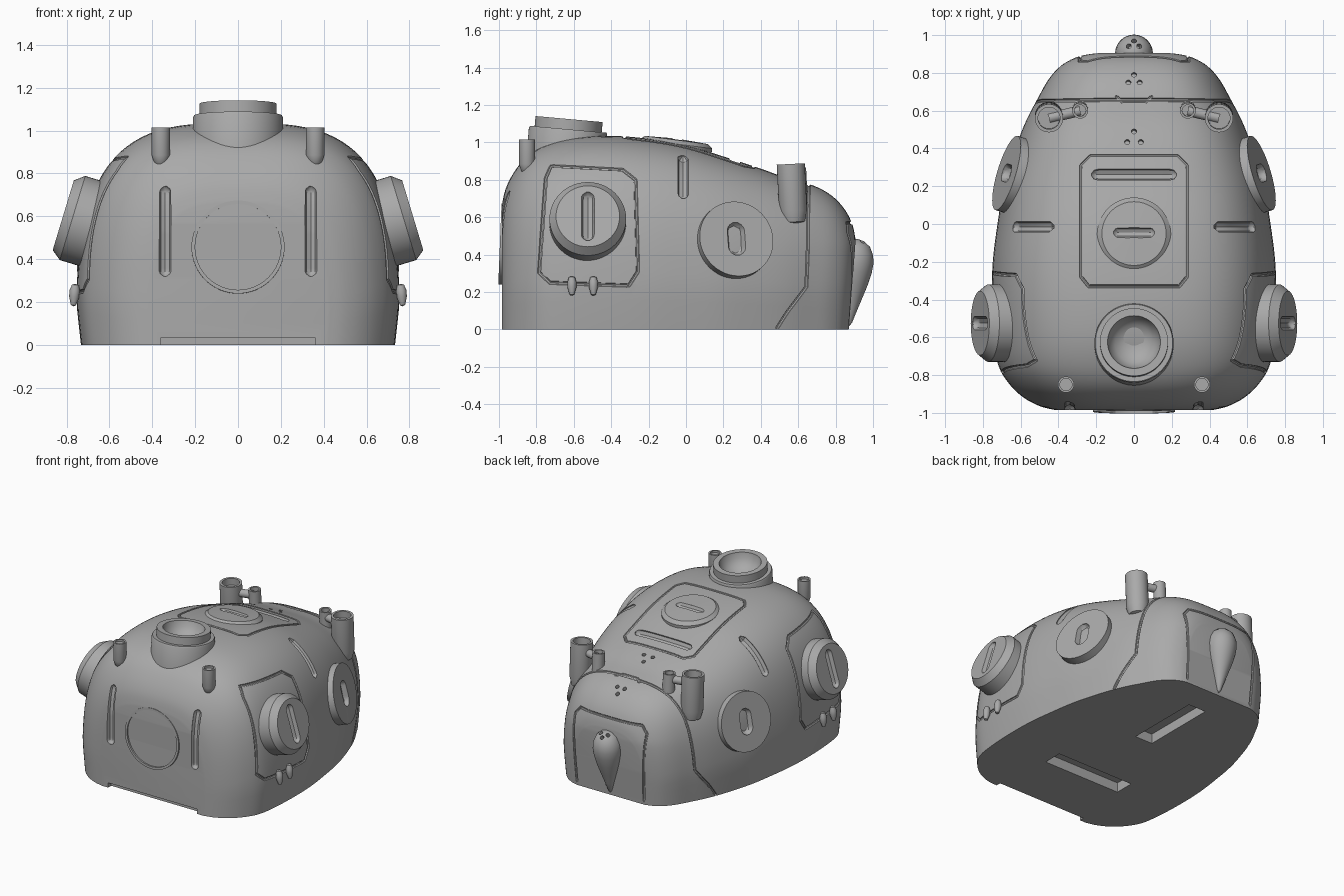
import bpy, bmesh, math
from mathutils import Vector
from mathutils.bvhtree import BVHTree

if "Cube" in bpy.data.objects:
    bpy.data.objects.remove(bpy.data.objects["Cube"])

grey = bpy.data.materials.new("grey_shell")
grey.diffuse_color = (0.4, 0.4, 0.4, 1)
grey.use_nodes = True
grey.node_tree.nodes["Principled BSDF"].inputs["Base Color"].default_value = grey.diffuse_color


def make(name, bm):
    bmesh.ops.remove_doubles(bm, verts=bm.verts, dist=1e-5)
    bmesh.ops.recalc_face_normals(bm, faces=bm.faces)
    me = bpy.data.meshes.new(name)
    bm.to_mesh(me)
    me.materials.append(grey)
    ob = bpy.data.objects.new(name, me)
    bpy.context.collection.objects.link(ob)
    return ob


def lathe(name, profile, origin, axis, seg=48):
    """Turn (radius, height) points about an axis; the ends are closed."""
    bm = bmesh.new()
    q = Vector(axis).to_track_quat('Z', 'Y')
    rings = []
    for r, h in profile:
        rings.append([bm.verts.new(Vector(origin) + q @ Vector((r * math.cos(a), r * math.sin(a), h)))
                      for a in (2 * math.pi * k / seg for k in range(seg))])
    for a, b in zip(rings, rings[1:]):
        for k in range(seg):
            m = (k + 1) % seg
            bm.faces.new((a[k], a[m], b[m], b[k]))
    for ring, (r, h) in ((rings[0], profile[0]), (rings[-1], profile[-1])):
        if r > 0:
            bm.faces.new(ring)
    return make(name, bm)


def box(name, lo, hi):
    bm = bmesh.new()
    bmesh.ops.create_cube(bm, size=1)
    for v in bm.verts:
        v.co = Vector([(a + b) / 2 + c * (b - a) for a, b, c in zip(lo, hi, v.co)])
    return make(name, bm)


def resample(pts, step=0.012):
    out = []
    for a, b in zip(pts, pts[1:]):
        a, b = Vector(a), Vector(b)
        n = max(1, round((b - a).length / step))
        out += [a.lerp(b, i / n) for i in range(n)]
    return out + [Vector(pts[-1])]


def tube(pts, r, closed=False):
    """Round-ended rod along a path, used as a cutter."""
    cu = bpy.data.curves.new("rod", 'CURVE')
    cu.dimensions, cu.bevel_depth, cu.bevel_resolution, cu.use_fill_caps = '3D', r, 2, True
    sp = cu.splines.new('POLY')
    sp.points.add(len(pts) - 1)
    sp.use_cyclic_u = closed
    for p, c in zip(sp.points, pts):
        p.co = (*c, 1)
        d = min((c - pts[0]).length, (c - pts[-1]).length)
        p.radius = 1 if closed else max(0.25, math.sqrt(1 - max(0, 1 - d / r) ** 2))
    tmp = bpy.data.objects.new("rod", cu)
    bpy.context.collection.objects.link(tmp)
    me = bpy.data.meshes.new_from_object(tmp.evaluated_get(bpy.context.evaluated_depsgraph_get()))
    bpy.data.objects.remove(tmp)
    bm = bmesh.new()
    bm.from_mesh(me)
    return make("cutter", bm)


def cut(ob, cutters):
    for c in cutters:
        m = ob.modifiers.new("cut", 'BOOLEAN')
        m.operation, m.solver, m.object = 'DIFFERENCE', 'EXACT', c
    bpy.context.view_layer.update()
    me = bpy.data.meshes.new_from_object(ob.evaluated_get(bpy.context.evaluated_depsgraph_get()))
    ob.modifiers.clear()
    ob.data = me
    for c in cutters:
        bpy.data.objects.remove(c)


# Shell: arched sections (y, half width, height) lofted front to back
stations = [(-.985, .42, .66), (-.965, .50, .75), (-.92, .585, .84), (-.85, .66, .925), (-.75, .72, .985),
            (-.6, .745, 1.025), (-.4, .755, 1.035), (-.2, .75, 1.02), (0, .725, .985), (.2, .69, .925),
            (.4, .63, .86), (.55, .575, .805), (.68, .51, .77), (.78, .455, .715), (.85, .395, .64),
            (.89, .33, .56), (.905, .28, .49)]


def surface(st, t):
    y, w, h = st
    c, s = math.cos(t), max(0, math.sin(t))
    x = w * math.copysign(abs(c) ** .625, c)
    z = h * s ** .625
    x *= 1 - .03 * max(0, 1 - z / .2)
    y -= .035 * max(0, 1 - z / .45) * min(1, max(0, (y - .4) / .5))
    return Vector((x, y, z))


def spline(i, u):
    p = [Vector(stations[min(max(k, 0), len(stations) - 1)]) for k in range(i - 1, i + 3)]
    return (p[1] * 2 + (p[2] - p[0]) * u + (p[0] * 2 - p[1] * 5 + p[2] * 4 - p[3]) * u * u
            + (p[1] * 3 - p[0] - p[2] * 3 + p[3]) * u ** 3) / 2


def station_at(y):
    i = max(k for k in range(len(stations) - 1) if stations[k][0] <= y)
    return spline(i, (y - stations[i][0]) / (stations[i + 1][0] - stations[i][0]))


N = 64
bm = bmesh.new()
secs = [spline(i, k / 4) for i in range(len(stations) - 1) for k in range(4)] + [Vector(stations[-1])]
rows = [[bm.verts.new(surface(s, math.pi * k / N)) for k in range(N + 1)] for s in secs]
for a, b in zip(rows, rows[1:]):
    for k in range(N):
        bm.faces.new((a[k], a[k + 1], b[k + 1], b[k]))
    bm.faces.new((a[0], a[N], b[N], b[0]))
for r in (rows[0], rows[-1]):
    for k in range(N // 2 - 1):
        bm.faces.new((r[k], r[k + 1], r[N - k - 1], r[N - k]))
    bm.faces.new((r[N // 2 - 1], r[N // 2], r[N // 2 + 1]))
tree = BVHTree.FromBMesh(bm)
body = make("shell", bm)


def project(pts, d):
    d = Vector(d)
    hits = [tree.ray_cast(p - d * 3, d) for p in resample(pts)]
    return [h[0] for h in hits if h[0]]


def groove(pts, d, r=.009, closed=False):
    path = project(pts + pts[:1] if closed else pts, d)
    return tube(path[:-1] if closed else path, r, closed)


def dot(p, axis):
    return lathe("cutter", [(.014, -.03), (.014, .03)], p, axis, 12)


DOWN = (0, 0, -1)
cuts = []
# Top hatch outline, handle slot and rear notch outline
cuts.append(groove([(-.24, -.33, 0), (.24, -.33, 0), (.28, -.28, 0), (.28, .31, 0), (.23, .36, 0),
                    (-.23, .36, 0), (-.28, .31, 0), (-.28, -.28, 0)], DOWN, closed=True))
cuts.append(groove([(-.225, .262, 0), (.225, .262, 0)], DOWN, .032))
cuts.append(groove([(-.1, .68, 0), (-.06, .645, 0), (.06, .645, 0), (.1, .68, 0)], DOWN))
# Vent holes
for x, y in ((0, .49), (.036, .435), (-.036, .435), (0, .79), (.03, .75), (-.03, .75)):
    cuts.append(dot(project([(x, y, 0), (x, y, .001)], DOWN)[0], (0, .3, 1)))
# Seam round the tail
seam = []
for k in range(121):
    u = k / 60 - 1
    t = math.pi / 2 * (1 + math.copysign(1 - (1 - abs(u)) ** 2, u))
    z = surface(station_at(.62), t).z
    seam.append(surface(station_at(.485 + .165 * min(1, z / .23) + .025 * max(0, z - .6)), t))
cuts.append(tube(seam, .010, False))
# Rear hatch outline
cuts.append(groove([(-.27, 0, .02), (-.29, 0, .52), (-.25, 0, .57), (.25, 0, .57), (.29, 0, .52), (.27, 0, .02)],
                   (0, -1, 0)))
# Side hatches, side slots and front slots
for s in (1, -1):
    hatch = [(-.722, .875), (-.34, .855), (-.27, .80), (-.257, .31), (-.305, .235), (-.727, .25), (-.786, .305),
             (-.75, .81)]
    cuts.append(groove([(0, y, z) for y, z in hatch], (-s, 0, 0), .010, True))
    cuts.append(groove([(0, -.015, .70), (0, -.015, .93)], (-s, 0, 0), .03))
    cuts.append(groove([(s * .34, 0, .32), (s * .34, 0, .74)], (0, 1, 0), .028))
# Notch at the front edge and recesses underneath
cuts.append(box("cutter", (-.36, -1.1, -.1), (.36, -.95, .035)))
cuts.append(box("cutter", (-.31, -.54, -.1), (.31, -.40, .07)))
cuts.append(box("cutter", (-.07, .10, -.1), (.07, .65, .07)))
cut(body, cuts)

# Front round cover
lathe("front_cover", [(0, -.05), (.217, -.05), (.217, .045), (.2, .045), (.2, .033), (0, .033)],
      (0, -.95, .455), (0, -1, .04), 64)

# Filler neck with bowl on top
lathe("filler_neck", [(0, -.25), (.21, -.25), (.21, -.065), (.205, -.055), (.18, -.055), (.18, 0), (.14, 0),
                      (.13, -.04), (.1, -.08), (.05, -.105), (0, -.11)], (0, -.625, 1.125), (0, .09, 1), 64)

# Top dial with slot
dial = lathe("top_dial", [(0, -.12), (.195, -.12), (.195, -.025), (.17, -.004), (0, .004)],
             (0, -.05, 1.017), (0, .13, 1), 64)
cut(dial, [tube(resample([(-.11, -.045, 1.022), (.11, -.045, 1.022)]), .028)])

for s in (1, -1):
    # Large side knob with upright slot
    c, ax = Vector((s * .815, -.525, .605)), Vector((s * .957, 0, .29))
    knob = lathe("side_knob", [(0, -.22), (.205, -.22), (.205, -.045), (.17, 0), (0, 0)], c, ax)
    up = Vector((-s * .29, 0, .957))
    cut(knob, [tube(resample([c - up * .135, c + up * .135]), .035)])
    # Rear side disc with oval recess
    c, ax = Vector((s * .675, .27, .485)), Vector((s * .93, .28, .24)).normalized()
    disc = lathe("rear_disc", [(0, -.14), (.205, -.14), (.205, 0), (0, 0)], c, ax)
    up = (Vector((0, 0, 1)) - ax * ax.z).normalized()
    cut(disc, [tube(resample([c - up * .09, c + up * .09]), .048)])
    # Small spindles under the side hatch
    for y in (-.61, -.495):
        lathe("spindle", [(0, -.055), (.012, -.05), (.024, -.01), (.024, .02), (.016, .045), (0, .05)],
              (s * .763, y, .235), (-s * .1, 0, 1), 16)
    # Front pegs
    lathe("front_peg", [(0, -.2), (.03, -.17), (.043, -.13), (.043, 0), (.032, 0), (.032, -.015), (0, -.015)],
          (s * .36, -.85, 1.015), (0, 0, 1), 24)
    # Rear pair of pipes joined by a bar
    lathe("large_pipe", [(0, -.33), (.06, -.31), (.075, -.25), (.075, 0), (.058, 0), (.058, -.05), (0, -.05)],
          (s * .45, .56, .885), (0, -.05, 1), 32)
    lathe("small_pipe", [(0, -.15), (.042, -.15), (.042, 0), (.03, 0), (.03, -.03), (0, -.03)],
          (s * .285, .6, .865), (0, -.05, 1), 24)
    lathe("pipe_bar", [(.028, 0), (.028, .17)], (s * .45, .56, .82), (-s * .165, .04, 0), 16)

# Teardrop on the tail with vent holes
drop = lathe("tail_drop", [(0, 0), (.04, .01), (.072, .035), (.094, .08), (.1, .125), (.095, .175), (.08, .24),
                           (.058, .31), (.034, .385), (.014, .45), (0, .47)], (0, .914, .485), (0, -.09, -1))
cut(drop, [dot(Vector((0, .905, .37)) + Vector(d).normalized() * .1, d)
           for d in ((0, .6, .8), (.25, .33, .9), (-.25, .33, .9))])

# Smooth shading with crisp edges
for ob in list(bpy.context.scene.objects):
    bpy.ops.object.select_all(action='DESELECT')
    ob.select_set(True)
    bpy.context.view_layer.objects.active = ob
    bpy.ops.object.shade_smooth_by_angle(angle=math.radians(32))
